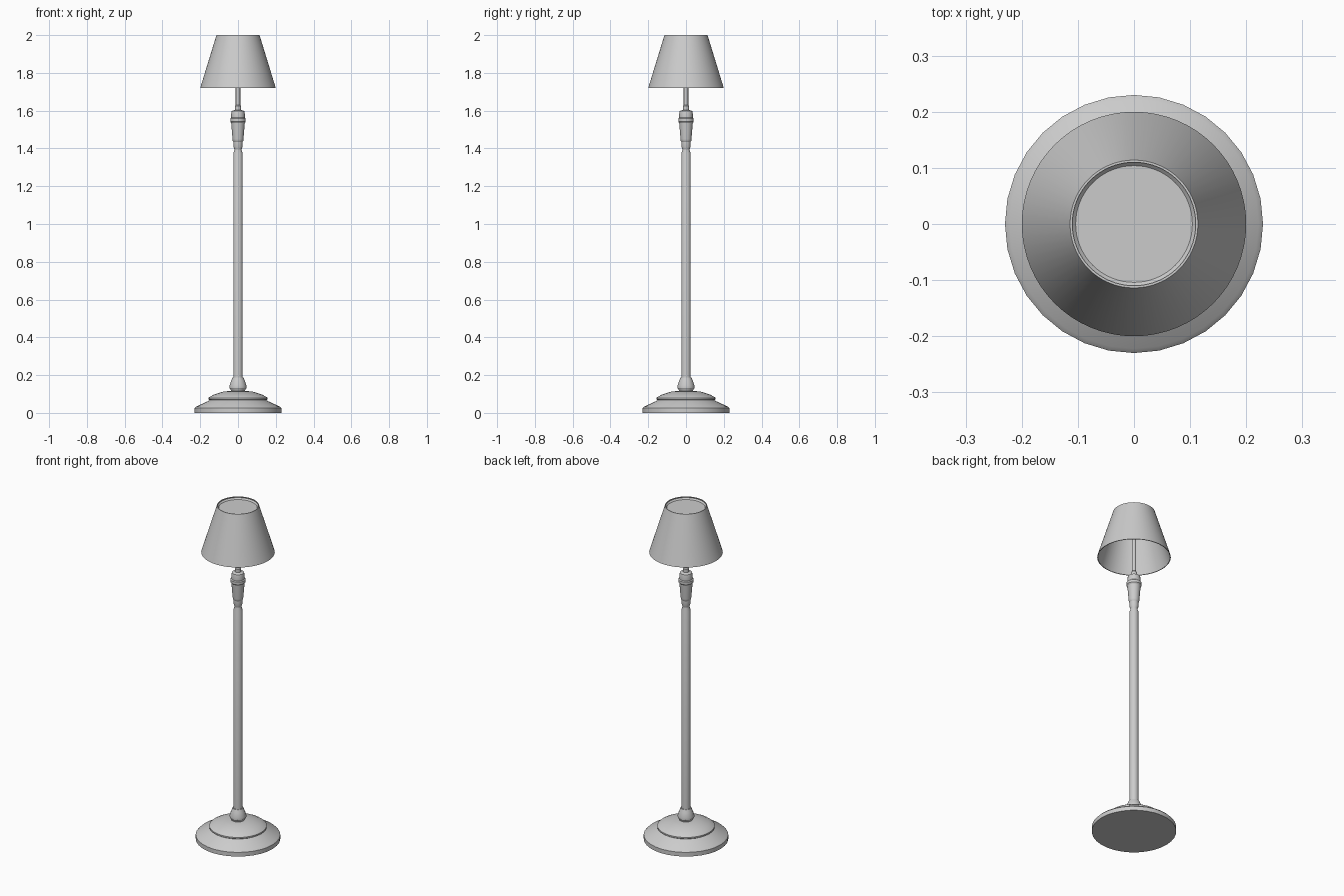
import bpy, bmesh, math

if "Cube" in bpy.data.objects:
    bpy.data.objects.remove(bpy.data.objects["Cube"])


def lathe(name, profile, sides=32, closed=False, angle=30):
    """Revolve (radius, z) points around the z axis."""
    bm = bmesh.new()
    rings = []
    for r, z in profile:
        if r == 0:
            rings.append([bm.verts.new((0, 0, z))] * sides)
        else:
            rings.append([bm.verts.new((r * math.cos(2 * math.pi * i / sides),
                                        r * math.sin(2 * math.pi * i / sides), z))
                          for i in range(sides)])
    pairs = list(zip(rings, rings[1:]))
    if closed:
        pairs.append((rings[-1], rings[0]))
    for a, b in pairs:
        for i in range(sides):
            j = (i + 1) % sides
            quad = dict.fromkeys((a[i], a[j], b[j], b[i]))
            bm.faces.new(list(quad))
    bmesh.ops.recalc_face_normals(bm, faces=bm.faces)
    mesh = bpy.data.meshes.new(name)
    bm.to_mesh(mesh)
    bm.free()
    ob = bpy.data.objects.new(name, mesh)
    bpy.context.collection.objects.link(ob)
    bpy.ops.object.select_all(action='DESELECT')
    ob.select_set(True)
    bpy.context.view_layer.objects.active = ob
    bpy.ops.object.shade_smooth_by_angle(angle=math.radians(angle))
    return ob


# Stepped round foot
lathe("base", [(0, 0), (0.23, 0), (0.23, 0.025), (0.222, 0.033), (0.157, 0.063),
               (0.15, 0.068), (0.156, 0.072), (0.156, 0.08), (0.148, 0.086),
               (0.125, 0.098), (0.08, 0.112), (0.04, 0.117), (0, 0.117)])

# Turned collar at the foot of the pole
lathe("foot_collar", [(0, 0.11), (0.036, 0.11), (0.037, 0.12), (0.045, 0.132),
                      (0.045, 0.145), (0.036, 0.17), (0.029, 0.187), (0, 0.187)])

# Main pole with a small neck
lathe("pole", [(0, 0.15), (0.025, 0.15), (0.025, 1.375), (0.019, 1.392),
               (0.019, 1.41), (0, 1.41)])

# Turned lamp holder
lathe("lamp_holder", [(0, 1.395), (0.019, 1.395), (0.024, 1.41), (0.024, 1.435),
                      (0.028, 1.441), (0.029, 1.45), (0.036, 1.535), (0.041, 1.542),
                      (0.041, 1.558), (0.036, 1.563), (0.036, 1.585), (0.033, 1.598),
                      (0.017, 1.604), (0.017, 1.624), (0.012, 1.63), (0, 1.63)])

# Thin rod carrying the shade
lathe("shade_rod", [(0, 1.62), (0.012, 1.62), (0.012, 1.982), (0, 1.982)], sides=16)

# Thin hollow conical shade
lathe("shade", [(0.2, 1.72), (0.114, 2.0), (0.11, 2.0), (0.196, 1.72)],
      sides=64, closed=True)

# Recessed disc closing the shade top
lathe("shade_top_disc", [(0, 1.986), (0.104, 1.986), (0.113, 1.995), (0.114, 1.99),
                         (0.104, 1.982), (0, 1.982)], sides=64)
